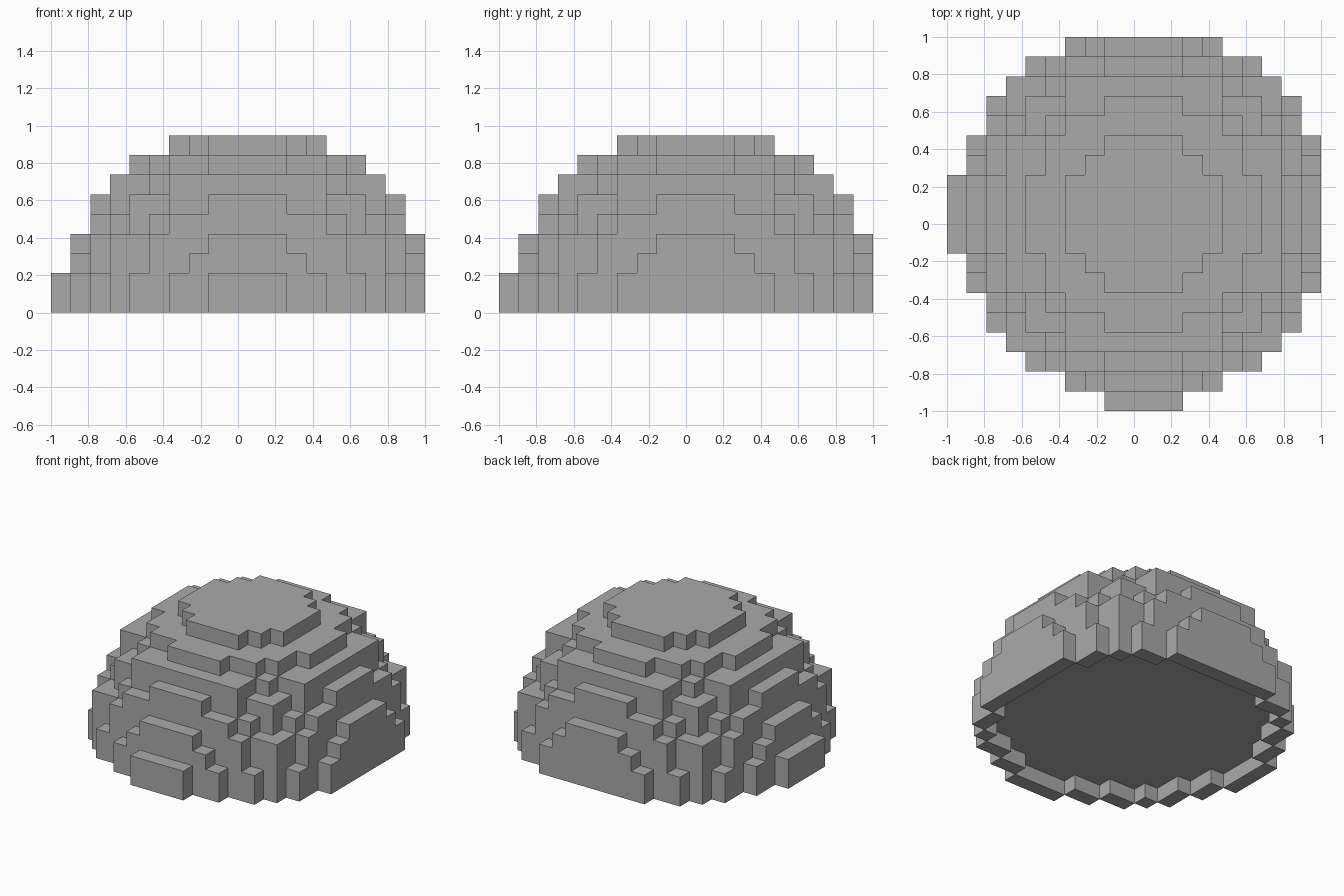
import bpy
import bmesh
import math
from mathutils import Vector

cube = bpy.data.objects.get("Cube")
if cube:
    bpy.data.objects.remove(cube, do_unlink=True)

CELL = 2 / 19          # edge of one block
RADIUS_SQ = 105        # block is kept when its far corner lies within this
EXTRA = {(2, 2, 10), (3, 7, 7), (4, 7, 7), (6, 6, 6)}   # blocks that square off the steps


def ring(n):
    """Distance of a block's far side from the dome centre, in blocks."""
    return n + 1 if n >= 0 else -n


def in_dome(x, y, z):
    # the dome is cut flat at the left, back and top
    if z < 0 or max(x, y, z) > 8:
        return False
    far = tuple(sorted((ring(x), ring(y), z + 1)))
    return sum(c * c for c in far) <= RADIUS_SQ or far in EXTRA


SIDES = [Vector(d) for d in ((1, 0, 0), (-1, 0, 0), (0, 1, 0), (0, -1, 0))]
UP = Vector((0, 0, 1))


def in_model(x, y, z):
    # shallow recess under the base leaves a rim one block wide
    if z == 0 and all(in_dome(x + int(d.x), y + int(d.y), 0) for d in SIDES):
        return False
    return in_dome(x, y, z)


# Skin of the blocks: one square wherever a block meets open space
bm = bmesh.new()
offset = Vector((0.5, 0.5, 0))
span = range(-10, 9)
for x in span:
    for y in span:
        for z in range(9):
            if not in_model(x, y, z):
                continue
            centre = Vector((x + 0.5, y + 0.5, z + 0.5)) + offset
            for d in SIDES + [UP, -UP]:
                if in_model(x + int(d.x), y + int(d.y), z + int(d.z)):
                    continue
                u = Vector((d.y, d.z, d.x)) / 2
                v = d.cross(u)
                mid = centre + d / 2
                corners = (mid - u - v, mid + u - v, mid + u + v, mid - u + v)
                bm.faces.new([bm.verts.new(c * CELL) for c in corners])

# Weld the squares and merge flat areas
bmesh.ops.remove_doubles(bm, verts=bm.verts, dist=CELL / 100)
bmesh.ops.dissolve_limit(bm, angle_limit=math.radians(1),
                         verts=bm.verts, edges=bm.edges)

mesh = bpy.data.meshes.new("stepped_dome")
bm.to_mesh(mesh)
bm.free()
dome = bpy.data.objects.new("stepped_dome", mesh)
bpy.context.collection.objects.link(dome)

# Plain grey
grey = bpy.data.materials.new("grey")
grey.use_nodes = True
colour = (0.4, 0.4, 0.4, 1)
grey.diffuse_color = colour
grey.node_tree.nodes["Principled BSDF"].inputs["Base Color"].default_value = colour
mesh.materials.append(grey)
